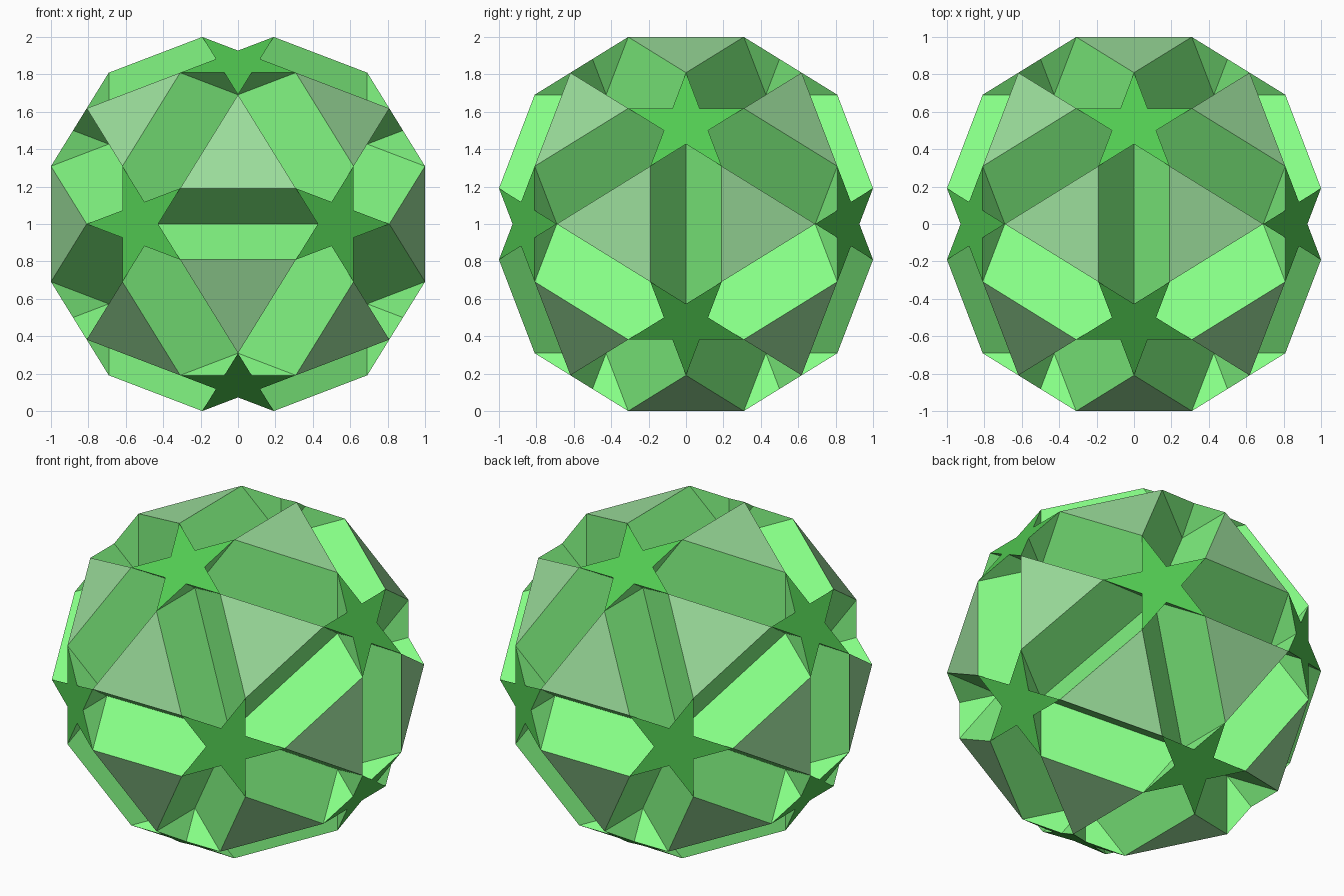
import bpy, bmesh, math
from itertools import combinations
from mathutils import Vector

if "Cube" in bpy.data.objects:
    bpy.data.objects.remove(bpy.data.objects["Cube"])

PHI = (1 + math.sqrt(5)) / 2

# The twelve five-fold axes: corners of an icosahedron with edge length 2
axes = []
for s in (1, -1):
    for t in (1, -1):
        axes += [Vector((s * PHI, 0, t)), Vector((s, t * PHI, 0)), Vector((0, s, t * PHI))]


def near(a, b):
    return abs((a - b).length - 2) < 0.01


triples = [t for t in combinations(axes, 3) if all(near(a, b) for a, b in combinations(t, 2))]


def tip(axis, triple):
    """Outer point of the star on this axis, leaning toward a triangle."""
    return axis * (PHI - 1) / 2 + (triple[0] + triple[1] + triple[2]) * (math.sqrt(5) - 2) / 2


def notch(axis, other):
    """Inner corner of the star on this axis, facing a neighbouring star."""
    return axis * 0.5 + other * 0.07295


def ring(axis, points):
    """Sort points by their angle around an axis."""
    u = axis.orthogonal().normalized()
    w = axis.normalized().cross(u)
    return sorted(points, key=lambda p: math.atan2(p.dot(w), p.dot(u)))


def paint(name, color):
    mat = bpy.data.materials.new(name)
    mat.diffuse_color = color
    mat.use_nodes = True
    mat.node_tree.nodes["Principled BSDF"].inputs["Base Color"].default_value = mat.diffuse_color
    return mat


bm = bmesh.new()


def add_face(points, slot):
    face = bm.faces.new([bm.verts.new(p + Vector((0, 0, 1))) for p in points])
    face.normal_update()
    if face.normal.dot(sum(points, Vector())) < 0:
        face.normal_flip()
    face.material_index = slot


corners = [tip(a, t) for t in triples for a in t]

for a in axes:
    # Five-pointed star roofing over the groove ends
    add_face(ring(a, [tip(a, t) for t in triples if a in t]
                  + [notch(a, b) for b in axes if near(a, b)]), 0)
    # Deep ten-sided face whose rim forms the groove walls
    level = (3 * PHI - 1) / 2 - (PHI * PHI + PHI - 1) / 2 + (PHI - 1) / 2
    level = 1 - (PHI - 1) / 2
    add_face(ring(a, [c for c in corners if abs(c.dot(a) - level) < 0.01]), 2)

# Triangles
for t in triples:
    add_face([tip(a, t) for a in t], 1)

# Weld shared corners
bmesh.ops.remove_doubles(bm, verts=bm.verts[:], dist=0.001)
mesh = bpy.data.meshes.new("star_ball")
bm.to_mesh(mesh)
bm.free()
for mat in (paint("star_green", (0.085, 0.6, 0.085, 1)),
            paint("triangle_green", (0.33, 0.73, 0.33, 1)),
            paint("groove_green", (0.24, 1.0, 0.24, 1))):
    mesh.materials.append(mat)
ball = bpy.data.objects.new("star_ball", mesh)
bpy.context.collection.objects.link(ball)
